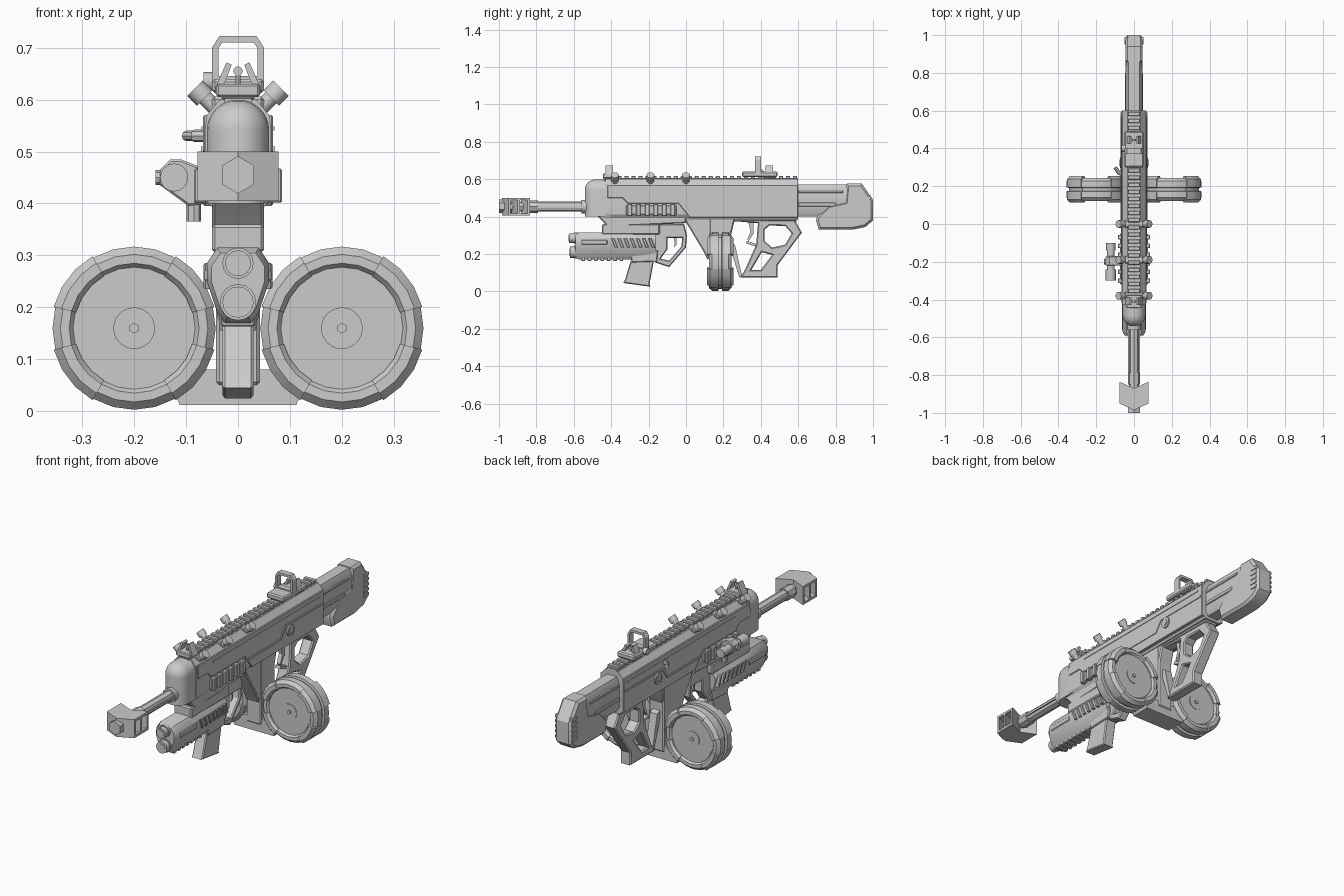
import bpy, bmesh
from math import sin, cos, pi, radians
from mathutils import Matrix, Vector

if "Cube" in bpy.data.objects:
    bpy.data.objects.remove(bpy.data.objects["Cube"])

AXES = {'x': Matrix(((0, 0, 1, 0), (1, 0, 0, 0), (0, 1, 0, 0), (0, 0, 0, 1))),   # profile in y,z
        'y': Matrix(((1, 0, 0, 0), (0, 0, -1, 0), (0, 1, 0, 0), (0, 0, 0, 1))),  # profile in x,z
        'z': Matrix.Identity(4)}                                                # profile in x,y


def finish(name, me):
    me.shade_smooth()
    me.set_sharp_from_angle(angle=radians(32))
    ob = bpy.data.objects.new(name, me)
    bpy.context.collection.objects.link(ob)
    return ob


def from_bm(name, bm):
    bmesh.ops.recalc_face_normals(bm, faces=bm.faces)
    me = bpy.data.meshes.new(name)
    bm.to_mesh(me)
    bm.free()
    return finish(name, me)


def plate(name, loops, lo, hi, axis='x', bevel=0.0):
    """Outline (first loop) with holes (other loops), extruded from lo to hi along axis."""
    cu = bpy.data.curves.new(name, 'CURVE')
    cu.dimensions, cu.fill_mode = '2D', 'BOTH'
    for loop in loops:
        sp = cu.splines.new('POLY')
        sp.points.add(len(loop) - 1)
        for p, q in zip(sp.points, loop):
            p.co = (q[0], q[1], 0, 1)
        sp.use_cyclic_u = True
    cu.extrude = (hi - lo) / 2 - bevel
    if bevel:
        cu.bevel_depth, cu.offset, cu.bevel_resolution = bevel, -bevel, 0
    tmp = bpy.data.objects.new(name + "_curve", cu)
    bpy.context.collection.objects.link(tmp)
    dg = bpy.context.evaluated_depsgraph_get()
    me = bpy.data.meshes.new_from_object(tmp.evaluated_get(dg))
    bpy.data.objects.remove(tmp)
    me.transform(AXES[axis])
    me.transform(Matrix.Translation({'x': Vector((1, 0, 0)), 'y': Vector((0, 1, 0)),
                                     'z': Vector((0, 0, 1))}[axis] * (lo + hi) / 2))
    return finish(name, me)


def box(name, x, y, z, bevel=0.0):
    """Box from three (low, high) ranges."""
    bm = bmesh.new()
    bmesh.ops.create_cube(bm, size=1)
    for v in bm.verts:
        v.co = [(r[0] + r[1]) / 2 + c * (r[1] - r[0]) for r, c in zip((x, y, z), v.co)]
    if bevel:
        bmesh.ops.bevel(bm, geom=bm.edges[:], offset=bevel, segments=1, affect='EDGES')
    return from_bm(name, bm)


def cyl(name, a, b, r, n=16, r2=None):
    a, b = Vector(a), Vector(b)
    bm = bmesh.new()
    m = Matrix.Translation((a + b) / 2) @ (b - a).to_track_quat('Z', 'Y').to_matrix().to_4x4()
    bmesh.ops.create_cone(bm, cap_ends=True, segments=n, radius1=r,
                          radius2=r if r2 is None else r2, depth=(b - a).length, matrix=m)
    return from_bm(name, bm)


def loft(name, rings):
    bm = bmesh.new()
    vs = [[bm.verts.new(p) for p in ring] for ring in rings]
    n = len(vs[0])
    for r, s in zip(vs, vs[1:]):
        for i in range(n):
            bm.faces.new((r[i], r[(i + 1) % n], s[(i + 1) % n], s[i]))
    bm.faces.new(vs[0])
    bm.faces.new(vs[-1][::-1])
    return from_bm(name, bm)


def section(half, y):
    """Symmetric x,z cross-section placed at y."""
    return [(x, y, z) for x, z in half] + [(-x, y, z) for x, z in half[::-1]]


# Receiver: rounded nose, long body, raised side panels
def arch(w, y):
    return section([(w, .40)] + [(w * cos(t * pi / 16), .54 + w * sin(t * pi / 16)) for t in range(8)], y)

loft("receiver_nose", [arch(.06 * sin(radians(a)), -.483 - .06 * cos(radians(a)))
                       for a in range(15, 91, 15)] + [arch(.06, -.40)])
body = [(.045, .385), (.062, .41), (.064, .54), (.06, .57), (.035, .60)]
loft("receiver", [section(body, -.43), section(body, .60)])
plate("lower_receiver", [[(-.02, .42), (.59, .42), (.59, .375), (.26, .38), (.24, .30), (.115, .17),
                          (.09, .22), (0, .37)]], -.04, .04, bevel=.006)
plate("lower_handguard", [[(-.48, .41), (0, .41), (0, .365), (-.42, .345), (-.45, .38)]], -.05, .05, bevel=.006)
for s in (-1, 1):
    def side(name, loops, a, b, bevel=0.0):
        plate(name, loops, *sorted((s * a, s * b)), bevel=bevel)
    side("side_panel", [[(-.42, .57), (.60, .57), (.60, .395), (.02, .395), (-.04, .47), (-.31, .47),
                         (-.34, .50), (-.42, .50)]], .05, .067, .003)
    side("side_trim", [[(-.02, .445), (.25, .445), (.29, .50), (.59, .50), (.59, .51), (.28, .51),
                        (.245, .455), (-.02, .455)]], .06, .071)
    side("upper_trim", [[(-.30, .54), (.57, .54), (.57, .548), (-.30, .548)]], .06, .07)
    cyl("side_pivot", (s * .06, .325, .47), (s * .074, .325, .47), .028)
    cyl("side_pivot_pin", (s * .06, .325, .47), (s * .078, .325, .47), .017, 8)
    box("side_rail", sorted((s * .05, s * .074)), (-.32, -.05), (.41, .46), .003)
    for i in range(6):
        y = -.30 + i * .046
        box("side_rail_rib", sorted((s * .06, s * .085)), (y - .012, y + .012), (.402, .467), .003)

# Top rail with teeth and angled screws
box("top_rail", (-.026, .026), (-.44, .60), (.59, .607))
for i in range(28):
    y = -.43 + i * .0375
    box("rail_tooth", (-.032, .032), (y - .011, y + .011), (.60, .618), .003)
for y in (-.38, -.19, 0):
    for s in (-1, 1):
        cyl("rail_screw_stem", (s * .04, y, .58), (s * .07, y, .61), .015, 12)
        cyl("rail_screw_head", (s * .064, y, .603), (s * .083, y, .622), .021, 12)
    box("rail_clamp", (-.05, .05), (y - .02, y + .02), (.575, .606), .006)

# Front sight and rear sight wings
for y, lean in ((-.41, .02), (.445, .02)):
    box("sight_base", (-.042, .042), (y - .035, y + .035), (.605, .63), .004)
    for s in (-1, 1):
        plate("sight_wing", [[(s * .045, .62), (s * .03, .62), (s * .012, .667), (s * .022, .672)]],
              y - .02, y + .02, 'y')
    cyl("sight_post", (0, y, .62), (0, y, .65), .005, 8)
    cyl("sight_bead", (0, y - .006, .655), (0, y + .006, .655), .009, 12)

# Reflex sight
box("reflex_base", (-.05, .05), (.30, .49), (.612, .64), .006)
plate("reflex_frame", [[(-.05, .62), (-.05, .70), (-.036, .722), (.036, .722), (.05, .70), (.05, .62)],
                       [(-.038, .645), (-.038, .698), (-.03, .71), (.03, .71), (.038, .698), (.038, .645)]],
      .37, .402, 'y')
cyl("reflex_knob", (-.045, .40, .635), (-.066, .40, .635), .018, 12)

# Stock and butt
stock = [(.03, .40), (.042, .42), (.042, .54), (.028, .573)]
loft("stock", [section(stock, .58), section(stock, .90)])
plate("butt", [[(.70, .40), (.76, .46), (.85, .48), (.86, .577), (.94, .577), (1.0, .49), (1.0, .38),
                (.96, .345), (.89, .33), (.71, .33), (.695, .38)]], -.046, .046, bevel=.012)
for s in (-1, 1):
    box("stock_strip", sorted((s * .03, s * .047)), (.60, .80), (.455, .475), .003)
    box("stock_upper_strip", sorted((s * .03, s * .046)), (.60, .84), (.525, .54), .003)
    for i in range(5):
        box("butt_grip_bar", sorted((s * .03, s * .05)), (.95, .99), (.39 + i * .026, .405 + i * .026))

# Barrel and swept-back muzzle brake
cyl("barrel", (0, -.98, .453), (0, -.45, .453), .027, 8)
cyl("barrel_collar", (0, -.56, .453), (0, -.50, .453), .036, 12)
cyl("barrel_sleeve", (0, -.85, .453), (0, -.79, .453), .033, 8)
for s in (-1, 1):
    box("barrel_rib", sorted((s * .02, s * .031)), (-.80, -.53), (.447, .459))
cyl("muzzle_nose", (0, -1.0, .455), (0, -.93, .455), .036, 6)
cyl("muzzle_bore", (0, -1.0005, .455), (0, -.95, .455), .018, 12)

def chevron(f, b):
    return [(-.078, f), (0, f - .035), (.078, f), (.078, b), (0, b - .035), (-.078, b)]
for z in (.405, .488):
    plate("brake_plate", [chevron(-.95, -.835)], z, z + .012, 'z')
for f in (-.95, -.90, -.847):
    plate("brake_baffle", [chevron(f, f + .012)], .41, .495, 'z')

# Paired drum magazines, rim split into wide and narrow sectors
def rim(name, cx, a0, a1, h, r):
    prof = [(.116, h - .012), (.125, h), (r - .015, h), (r, h - .016), (r, .01), (r - .012, .008)]
    prof += [(p, -y) for p, y in prof[::-1]]
    n = max(2, round((a1 - a0) / 15))
    rings = []
    for i in range(n + 1):
        t = radians(a0 + (a1 - a0) * i / n)
        rings.append([(cx + p * cos(t), .183 + y, .16 + p * sin(t)) for p, y in prof])
    loft(name, rings)

for cx in (-.2, .2):
    for a0, a1, wide in ((-15, 15, 0), (15, 60, 1), (60, 120, 0), (120, 165, 1),
                         (165, 195, 0), (195, 240, 1), (240, 300, 0), (300, 345, 1)):
        rim("drum_rim", cx, a0, a1, .07 if wide else .06, .16 if wide else .157)
    for nm, h, r, n in (("drum_body", .05, .125, 32), ("drum_hub", .053, .04, 24), ("drum_bolt", .06, .01, 6)):
        cyl(nm, (cx, .183 - h, .16), (cx, .183 + h, .16), r, n)
box("magazine_tower", (-.042, .042), (.125, .24), (.05, .40), .006)
plate("drum_bridge", [[(-.12, .03), (-.112, .012), (.112, .012), (.12, .03), (.07, .08), (-.07, .08)]], .13, .235, 'y')
plate("magazine_release", [[(.24, .26), (.262, .25), (.30, .08), (.285, .075), (.24, .22)]], -.02, .02)

# Thumbhole grip and trigger
plate("grip", [[(.26, .395), (.58, .385), (.62, .315), (.49, .14), (.49, .075), (.29, .075), (.315, .115),
                (.375, .25), (.385, .365), (.26, .375)],
               [(.42, .33), (.445, .352), (.53, .35), (.565, .31), (.53, .25), (.46, .235), (.42, .27)],
               [(.405, .21), (.46, .195), (.40, .115), (.35, .115)]], -.03, .03, bevel=.006)
plate("trigger", [[(.33, .385), (.36, .385), (.362, .31), (.335, .27), (.328, .277), (.345, .32)]], -.01, .01)
plate("trigger_guard", [[(.325, .27), (.385, .25), (.385, .235), (.32, .257)]], -.015, .015)

# Charging handle
cyl("charging_handle", (-.055, .26, .53), (-.085, .275, .53), .012, 8)
cyl("charging_handle_tip", (-.08, .27, .53), (-.10, .30, .53), .01, 8)

# Side flashlight on the left rail
cyl("flashlight_body", (-.123, -.25, .45), (-.123, -.11, .45), .021)
cyl("flashlight_head", (-.123, -.30, .45), (-.123, -.24, .45), .027)
cyl("flashlight_cap", (-.123, -.14, .45), (-.123, -.10, .45), .024, 12)
cyl("flashlight_switch", (-.14, -.20, .45), (-.159, -.20, .45), .014, 8)
plate("flashlight_mount", [[(-.06, .40), (-.095, .395), (-.15, .435), (-.15, .465), (-.13, .485), (-.11, .485),
                            (-.06, .465)]], -.22, -.17, 'y', .004)
cyl("flashlight_mount_knob", (-.085, -.19, .365), (-.085, -.19, .41), .014, 8)

# Underbarrel launcher: mount, shell, twin tubes, grip ribs
box("launcher_mount", (-.05, .05), (-.45, -.14), (.305, .36), .006)
shell = [(.025, .17), (.04, .19), (.06, .25), (.06, .285), (.04, .315)]
loft("launcher_shell", [section([(x * k, .245 + (z - .245) * k) for x, z in shell], y)
                        for y, k in ((-.59, .85), (-.57, 1), (-.30, 1), (-.16, .85))])
for z, r, y in ((.285, .025, -.625), (.21, .03, -.62)):
    cyl("launcher_tube", (0, y, z), (0, -.45, z), r)
    cyl("launcher_tube_ring", (0, y + .025, z), (0, y + .05, z), r + .005)
    cyl("launcher_bore", (0, y - .002, z), (0, y + .02, z), r * .65)
for s in (-1, 1):
    for i in range(7):
        y = -.40 + i * .033
        plate("launcher_grip_rib", [[(y, .285), (y + .016, .285), (y + .036, .235), (y + .02, .235)]],
              *sorted((s * .04, s * .066)), bevel=.003)
    box("launcher_side_strip", sorted((s * .04, s * .064)), (-.56, -.42), (.25, .275), .004)
for i in range(7):
    box("launcher_lower_rib", (-.032, .032), (-.56 + i * .034, -.54 + i * .034), (.163, .19), .003)

# Launcher magazine and rear handle
plate("launcher_magazine", [[(-.285, .20), (-.165, .20), (-.195, .04), (-.19, .025), (-.335, .045), (-.325, .065)]],
      -.03, .03, bevel=.005)
plate("launcher_magwell", [[(-.30, .22), (-.15, .22), (-.155, .16), (-.29, .155)]], -.037, .037, bevel=.004)
plate("launcher_handle", [[(-.18, .36), (-.01, .36), (.005, .30), (0, .235), (-.09, .13), (-.165, .155), (-.17, .2)],
                          [(-.10, .285), (-.02, .285), (-.025, .24), (-.09, .165), (-.135, .175), (-.10, .225)]],
      -.024, .024, bevel=.005)
plate("launcher_trigger", [[(-.07, .30), (-.05, .30), (-.05, .25), (-.065, .235), (-.06, .26)]], -.008, .008)
